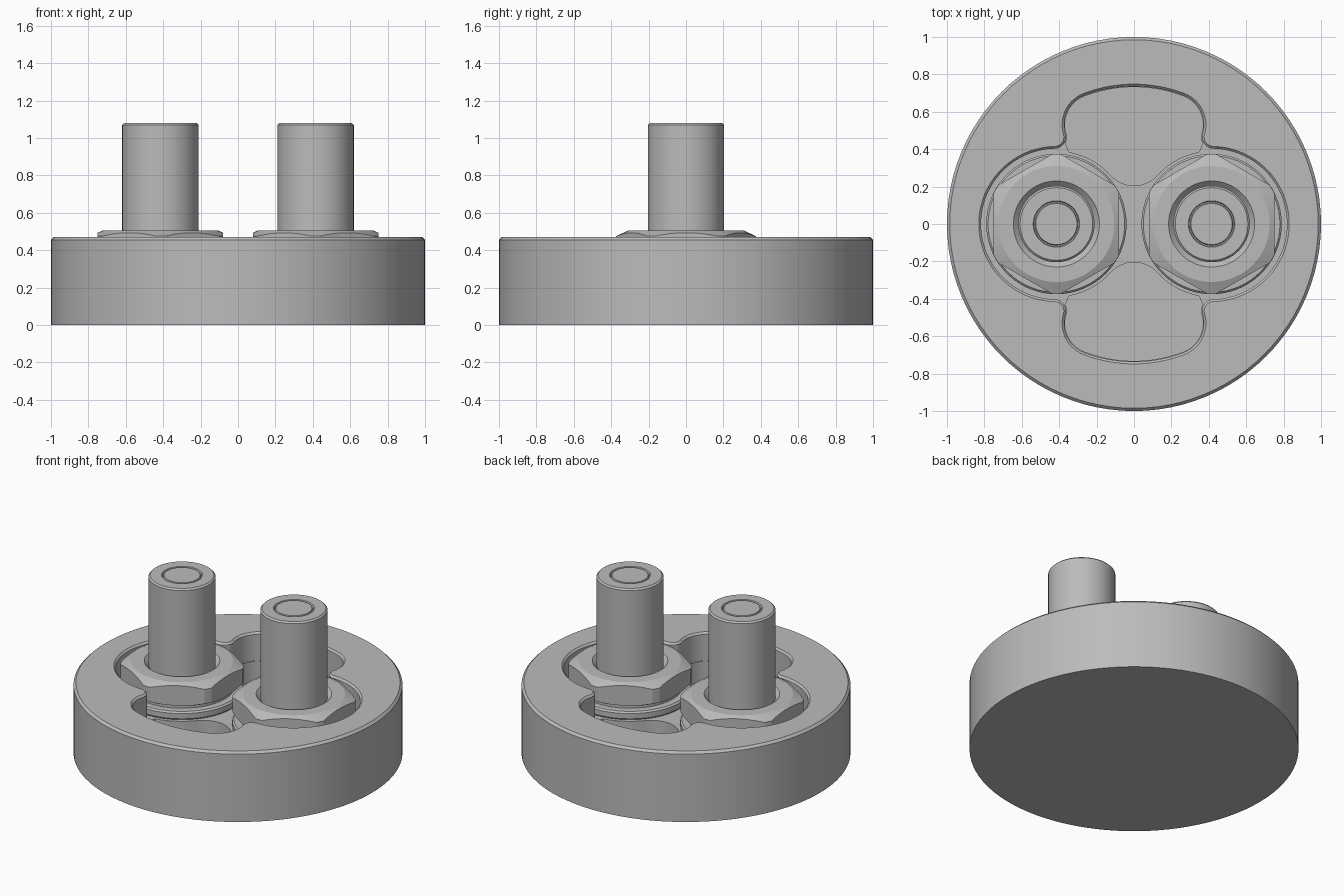
import bpy, bmesh, math

cube = bpy.data.objects.get("Cube")
if cube:
    bpy.data.objects.remove(cube, do_unlink=True)

grey = bpy.data.materials.new("steel_grey")
grey.use_nodes = True
COLOUR = (0.5, 0.5, 0.5, 1)
grey.diffuse_color = COLOUR
grey.node_tree.nodes["Principled BSDF"].inputs["Base Color"].default_value = COLOUR

POST_X = 0.415
LAND_Z = 0.28
TOP_Z = 0.47


def arc(cx, cy, r, a, b, n):
    """Points on an arc from a to b degrees, both ends included."""
    angles = [math.radians(a + (b - a) * i / n) for i in range(n + 1)]
    return [(cx + r * math.cos(t), cy + r * math.sin(t)) for t in angles]


def circle(r, n=96, phase=0):
    return arc(0, 0, r, phase, phase + 360, n)[:-1]


def loft(name, rings, closed=False):
    """Skin a list of (outline, z) rings; cap the ends or join them in a loop."""
    bm = bmesh.new()
    loops = [[bm.verts.new((x, y, z)) for x, y in pts] for pts, z in rings]
    pairs = list(zip(loops, loops[1:]))
    if closed:
        pairs.append((loops[-1], loops[0]))
    else:
        bm.faces.new(loops[0])
        bm.faces.new(loops[-1])
    for low, high in pairs:
        for i in range(len(low)):
            j = (i + 1) % len(low)
            bm.faces.new((low[i], low[j], high[j], high[i]))
    bmesh.ops.recalc_face_normals(bm, faces=bm.faces)
    mesh = bpy.data.meshes.new(name)
    bm.to_mesh(mesh)
    bm.free()
    mesh.materials.append(grey)
    obj = bpy.data.objects.new(name, mesh)
    bpy.context.collection.objects.link(obj)
    return obj


def lathe(name, profile, closed=False):
    return loft(name, [(circle(r), z) for r, z in profile], closed)


def select(obj):
    bpy.ops.object.select_all(action="DESELECT")
    obj.select_set(True)
    bpy.context.view_layer.objects.active = obj


def boolean(obj, tool, operation):
    mod = obj.modifiers.new("cut", "BOOLEAN")
    mod.operation, mod.object, mod.solver = operation, tool, "EXACT"
    select(obj)
    bpy.ops.object.modifier_apply(modifier=mod.name)
    bpy.data.objects.remove(tool, do_unlink=True)


def smooth(obj):
    select(obj)
    bpy.ops.object.shade_smooth_by_angle(angle=math.radians(20))


def lobe_wall(g, start):
    """Neck fillet, rounded corner and outer arc of a lobe, inset by g."""
    return (arc(0.425, 0.465, 0.05 + g, start, -196.5, 8)
            + arc(0.205, 0.53, 0.18 - g, -16.5, 69, 14)[1:]
            + arc(0, 0, 0.748 - g, 69, 90, 8)[1:])


def pocket(g):
    """Four-lobed pocket outline, inset by g."""
    quarter = arc(POST_X, 0, 0.415 - g, 0, 89, 24) + lobe_wall(g, -91)[1:]
    half = quarter + [(-x, y) for x, y in reversed(quarter[:-1])]
    return half + [(x, -y) for x, y in reversed(half[1:-1])]


def deep_lobe(side):
    """Outline of the deeper recess beside the raised land."""
    right = (arc(0, 0.373, 0.168, -90, -42, 10)
             + arc(POST_X, 0, 0.39, 138, 100, 10)[1:]
             + lobe_wall(0.016, -150))
    full = right + [(-x, y) for x, y in reversed(right[1:-1])]
    return [(x, y * side) for x, y in full]


# Round base with chamfered rim
base = lathe("base", [(1, 0), (1, TOP_Z - 0.015), (0.985, TOP_Z)])

# Pocket with chamfered edge, then two deeper recesses
boolean(base, loft("pocket_cutter", [
    (pocket(0.012), LAND_Z), (pocket(0.012), TOP_Z - 0.012),
    (pocket(0), TOP_Z), (pocket(-0.01), TOP_Z + 0.01)]), "DIFFERENCE")
for side in (1, -1):
    lobe = deep_lobe(side)
    boolean(base, loft("lobe_cutter", [(lobe, 0.14), (lobe, 0.4)]), "DIFFERENCE")
smooth(base)

# Washer, hexagonal nut and post on each side
for label, x in (("left", POST_X), ("right", -POST_X)):
    washer = lathe(label + "_washer", [
        (0.365, LAND_Z - 0.002), (0.375, LAND_Z + 0.01), (0.375, 0.325),
        (0.365, 0.335), (0.32, 0.335), (0.32, 0.362)])

    nut = lathe(label + "_nut", [
        (0.2, 0.36), (0.34, 0.36), (0.374, 0.378), (0.374, 0.475),
        (0.31, 0.505), (0.23, 0.505), (0.2, 0.475)], closed=True)
    hexagon = circle(0.387, 6, 90)
    boolean(nut, loft("hex_tool", [(hexagon, 0.3), (hexagon, 0.6)]), "INTERSECT")

    post = lathe(label + "_post", [
        (0.204, LAND_Z - 0.01), (0.204, 1.07), (0.194, 1.08), (0.124, 1.08),
        (0.12, 1.07), (0.114, 1.07), (0.11, 1.08)])

    for part in (washer, nut, post):
        part.location.x = x
        smooth(part)
